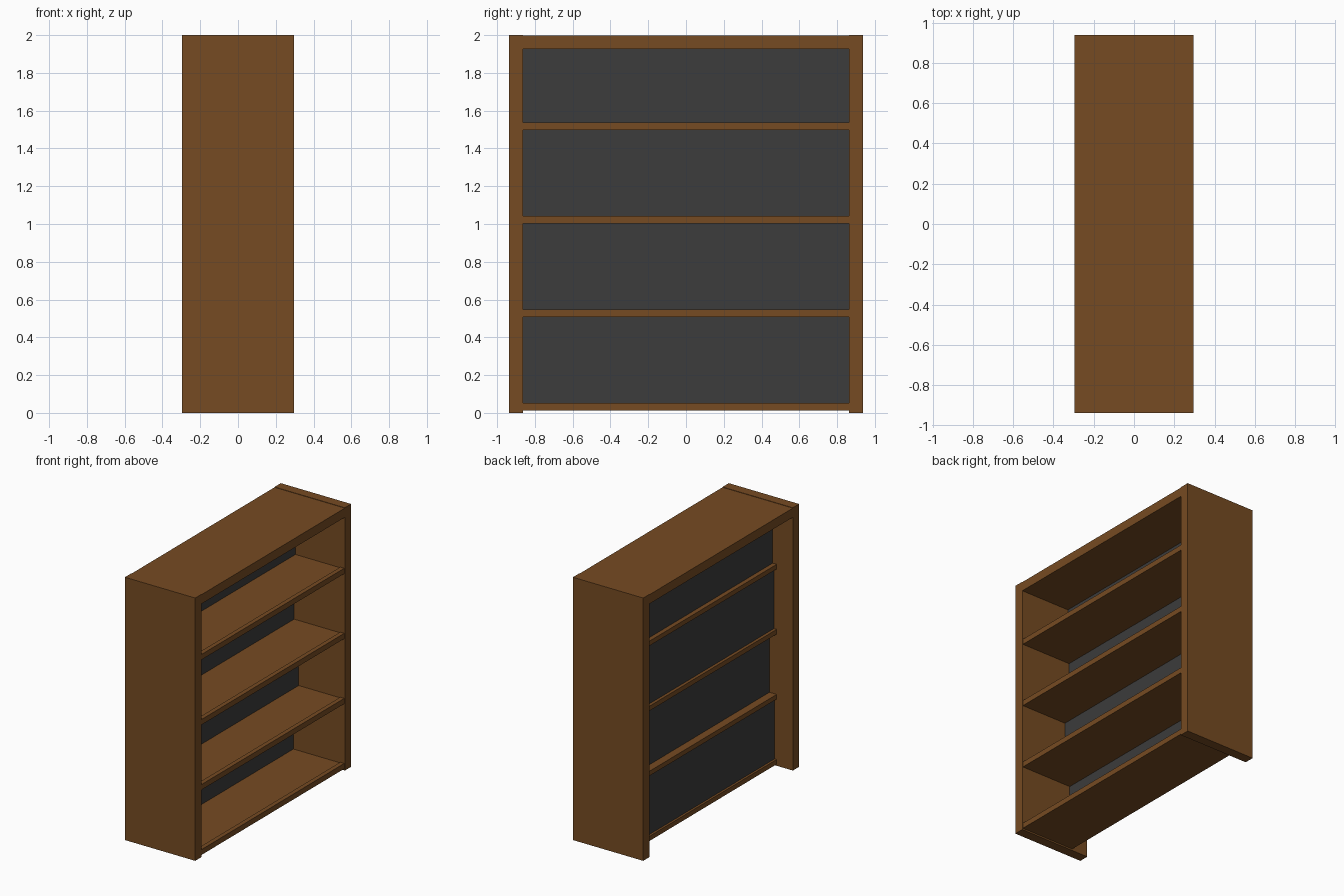
import bpy
import bmesh
from mathutils import Vector

if "Cube" in bpy.data.objects:
    bpy.data.objects.remove(bpy.data.objects["Cube"])


def material(name, rgb):
    m = bpy.data.materials.new(name)
    m.diffuse_color = (*rgb, 1.0)
    m.use_nodes = True
    m.node_tree.nodes["Principled BSDF"].inputs["Base Color"].default_value = m.diffuse_color
    return m


WOOD = material("brown wood", (0.18, 0.07, 0.016))
DARK = material("dark grey panel", (0.045, 0.045, 0.045))


def box(name, x, y, z, mat):
    """Box given by its (min, max) range on each axis."""
    bm = bmesh.new()
    bmesh.ops.create_cube(bm, size=1.0)
    for v in bm.verts:
        v.co = Vector([r[0] if c < 0 else r[1] for c, r in zip(v.co, (x, y, z))])
    mesh = bpy.data.meshes.new(name)
    bm.to_mesh(mesh)
    bm.free()
    mesh.materials.append(mat)
    obj = bpy.data.objects.new(name, mesh)
    bpy.context.collection.objects.link(obj)
    return obj


HX, HY, IN = 0.296, 0.937, 0.862   # half depth, half width, inner half width
BACK = -0.16                       # rear edge of the shelves

# Side panels and top board
box("side_panel_left", (-HX, HX), (-HY, -IN), (0, 2), WOOD)
box("side_panel_right", (-HX, HX), (IN, HY), (0, 2), WOOD)
box("top_board", (-HX, HX), (-IN, IN), (1.927, 1.997), WOOD)

# Shelves with a slightly raised front lip
shelf_z = [0.012, 0.507, 1.002, 1.497]
for i, z in enumerate(shelf_z):
    box(f"shelf_{i + 1}", (BACK, 0.257), (-IN, IN), (z, z + 0.036), WOOD)
    box(f"shelf_lip_{i + 1}", (0.257, 0.291), (-IN, IN), (z, z + 0.041), WOOD)

# Thin back panels, one per compartment, each set at its own depth
panel_x = [-0.14, -0.096, -0.134, -0.123]
for i, x in enumerate(panel_x):
    top = shelf_z[i + 1] if i < 3 else 1.927
    box(f"back_panel_{i + 1}", (x - 0.003, x + 0.003), (-IN, IN),
        (shelf_z[i] + 0.036, top), DARK)
